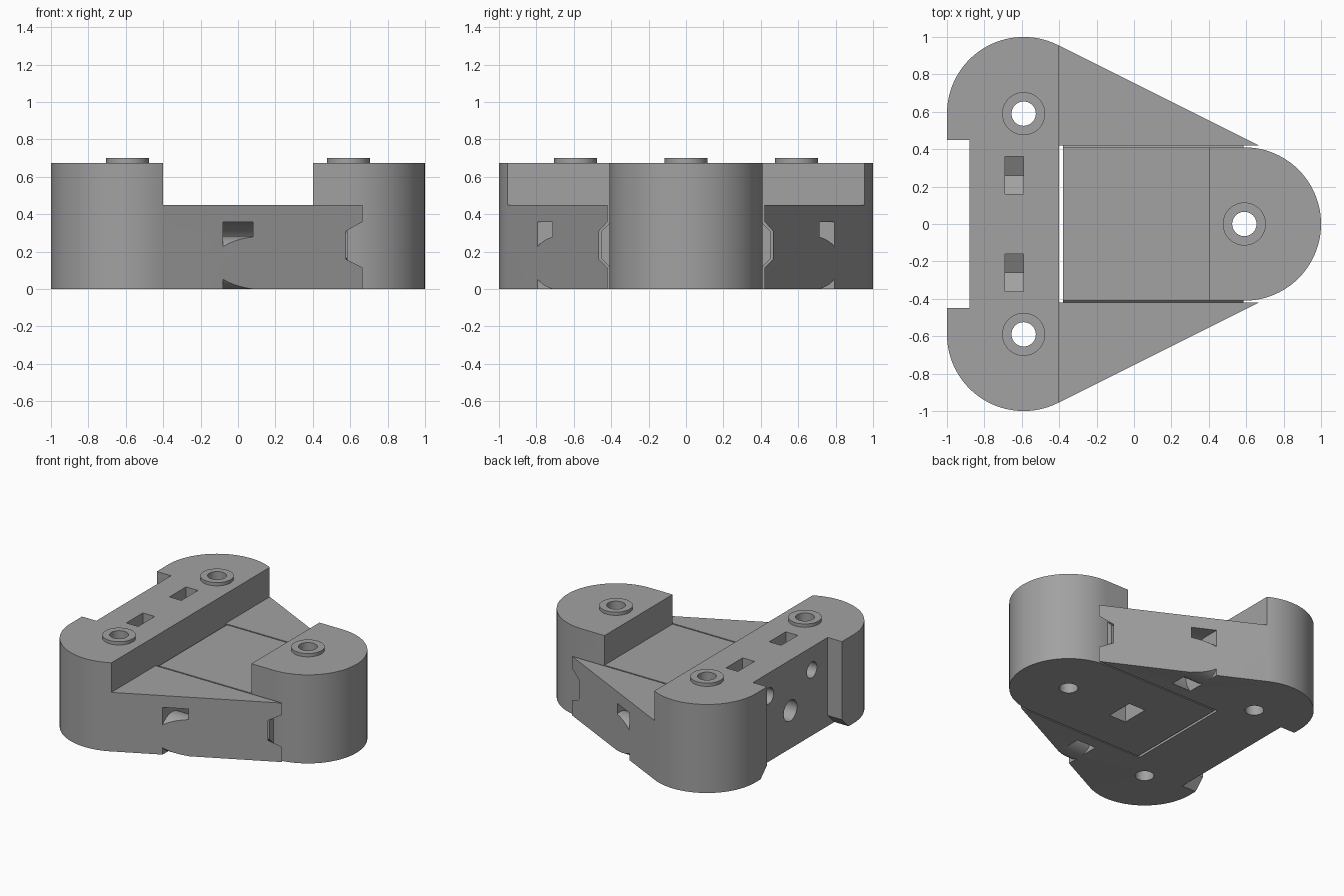
import bpy, bmesh, math

if "Cube" in bpy.data.objects:
    bpy.data.objects.remove(bpy.data.objects["Cube"])

grey = bpy.data.materials.new("plain grey")
grey.diffuse_color = (0.36, 0.36, 0.36, 1)
grey.use_nodes = True
grey.node_tree.nodes["Principled BSDF"].inputs["Base Color"].default_value = grey.diffuse_color


def prism(name, profile, axis, lo, hi):
    """Extrude a 2D profile along an axis: z uses (x, y), x uses (y, z)."""
    def place(p, h):
        return (p[0], p[1], h) if axis == 'z' else (h, p[0], p[1])
    bm = bmesh.new()
    a = [bm.verts.new(place(p, lo)) for p in profile]
    b = [bm.verts.new(place(p, hi)) for p in profile]
    bm.faces.new(a)
    bm.faces.new(b)
    n = len(a)
    for i in range(n):
        bm.faces.new((a[i], a[(i + 1) % n], b[(i + 1) % n], b[i]))
    bmesh.ops.recalc_face_normals(bm, faces=bm.faces)
    me = bpy.data.meshes.new(name)
    bm.to_mesh(me)
    bm.free()
    me.materials.append(grey)
    ob = bpy.data.objects.new(name, me)
    bpy.context.collection.objects.link(ob)
    return ob


def arc(cx, cy, r, a0, a1, n=32):
    return [(cx + r * math.cos(math.radians(a0 + (a1 - a0) * i / n)),
             cy + r * math.sin(math.radians(a0 + (a1 - a0) * i / n))) for i in range(n + 1)]


def circle(cx, cy, r, n=48):
    return arc(cx, cy, r, 0, 360, n)[:-1]


def rect(x0, y0, x1, y1):
    return [(x0, y0), (x1, y0), (x1, y1), (x0, y1)]


def combine(ob, tool, op='DIFFERENCE'):
    m = ob.modifiers.new("bool", 'BOOLEAN')
    m.operation, m.solver, m.object = op, 'EXACT', tool
    bpy.context.view_layer.objects.active = ob
    bpy.ops.object.modifier_apply(modifier=m.name)
    bpy.data.objects.remove(tool)


def cut(ob, profile, axis, lo, hi):
    combine(ob, prism("cutter", profile, axis, lo, hi))


def join(ob, profile, axis, lo, hi):
    combine(ob, prism("addition", profile, axis, lo, hi), 'UNION')


def shaft_mount(ob, x, y):
    """Raised washer ring with a through hole."""
    join(ob, circle(x, y, 0.115), 'z', 0.6, 0.70)
    cut(ob, circle(x, y, 0.065), 'z', -0.1, 0.8)


R, C, TOP, DECK = 0.41, 0.59, 0.675, 0.45
TILT = math.degrees(math.atan2(2, 1))  # normal angle of the slanted sides

# Frame: rounded triangle with a low deck and a grooved slot
outline = (arc(C, 0, R, -TILT, TILT) + arc(-C, C, R, TILT, 180)
           + arc(-C, -C, R, 180, 360 - TILT))
frame = prism("frame", outline, 'z', 0, TOP)
cut(frame, rect(-0.40, -1.2, 1.2, 1.2), 'z', DECK, 0.9)
half = [(0.42, -0.1), (0.42, 0.115), (0.465, 0.16), (0.465, 0.31), (0.42, 0.36), (0.42, 0.9)]
slot = half + [(-y, z) for y, z in reversed(half)]
cut(frame, slot, 'x', -0.40, 1.3)

# Recess between the two rear lugs, flared at the bottom
half = [(0.54, -0.01), (0.45, 0.08), (0.45, 0.9)]
cut(frame, half + [(-y, z) for y, z in reversed(half)], 'x', -1.2, -0.88)

for s in (1, -1):
    shaft_mount(frame, -C, s * C)
    # Nut pocket with pointed floor, and its screw hole
    c = s * 0.26
    cut(frame, [(c - 0.1, 0.9), (c - 0.1, 0.44), (c, 0.385), (c + 0.1, 0.44), (c + 0.1, 0.9)],
        'x', -0.69, -0.59)
    cut(frame, circle(c, 0.5, 0.06, 32), 'x', -1.1, -0.47)
    # Curved tie channel through each wing
    ring = ([(0.95, 0.36)] + arc(0.68, 0.14, 0.22, 90, 270) + [(0.95, -0.08), (0.95, 0.135)]
            + arc(0.68, 0.14, 0.143, 358, 2, 48) + [(0.95, 0.145)])
    cut(frame, [(s * y, z) for y, z in ring], 'x', -0.08, 0.08)

# Tension screw hole through the rear wall
cut(frame, circle(0, 0.29, 0.08, 32), 'x', -1.1, -0.3)

# Slider: block with round end, side rails and raised tower
slider = prism("slider", [(-0.38, R), (-0.38, -R)] + arc(C, 0, R, -90, 90, 48), 'z', 0, TOP)
cut(slider, rect(-0.6, -0.6, 0.40, 0.6), 'z', DECK, 0.9)
half = [(0.36, 0.07), (0.455, 0.165), (0.455, 0.305), (0.36, 0.40)]
join(slider, half + [(-y, z) for y, z in reversed(half)], 'x', -0.38, 0.585)
shaft_mount(slider, C, 0)
# Tension screw hole and nut pocket opening downwards
cut(slider, circle(0, 0.29, 0.08, 32), 'x', -0.5, 0.3)
cut(slider, [(-0.105, -0.1), (0.105, -0.1), (0.105, 0.35), (0, 0.41), (-0.105, 0.35)],
    'x', -0.01, 0.13)

# Smooth curved walls, sharp edges kept
for ob in (frame, slider):
    bpy.ops.object.select_all(action='DESELECT')
    ob.select_set(True)
    bpy.context.view_layer.objects.active = ob
    bpy.ops.object.shade_smooth_by_angle(angle=math.radians(25))
